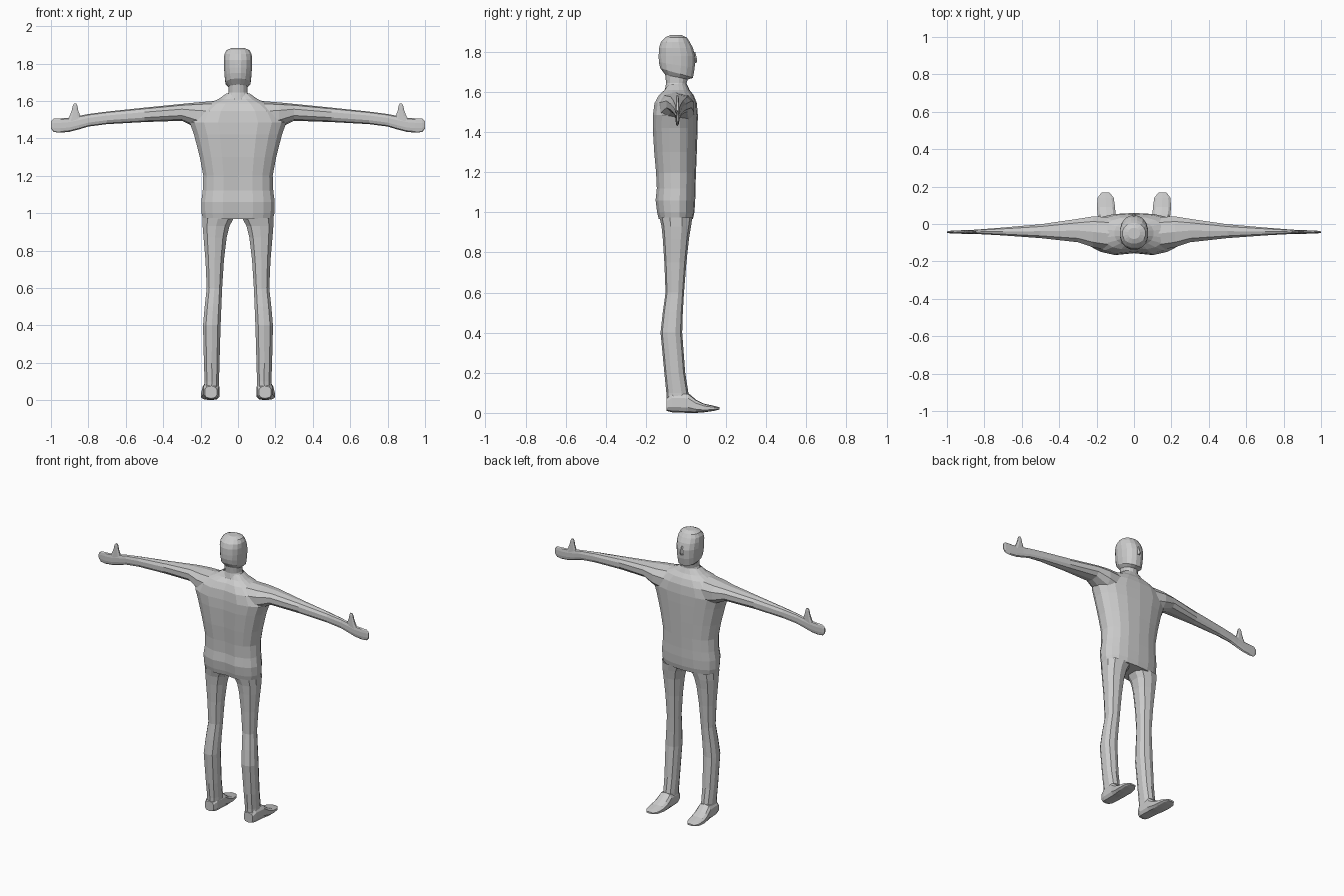
import bpy, bmesh, math

grey = bpy.data.materials.new("light grey")
grey.diffuse_color = (0.6, 0.6, 0.6, 1)


def loft(name, axis, rows, n=12, power=2.4, tilt=None, mirror=False, caps=(True, True)):
    """Skin rounded-box rings. Each row: position on axis, then low/high on the other two axes."""
    others = [i for i in range(3) if i != axis]
    bm = bmesh.new()
    rings = []
    for k, (t, a0, a1, b0, b1) in enumerate(rows):
        ring = []
        for i in range(n):
            u = 2 * math.pi * (i + 0.5) / n
            c, s = math.cos(u), math.sin(u)
            e = 2 / power
            p = [0, 0, 0]
            p[others[0]] = (a0 + a1) / 2 + (a1 - a0) / 2 * math.copysign(abs(c) ** e, c)
            p[others[1]] = (b0 + b1) / 2 + (b1 - b0) / 2 * math.copysign(abs(s) ** e, s)
            p[axis] = t + (tilt[k] * s if tilt else 0)
            ring.append(bm.verts.new(p))
        rings.append(ring)
    for r0, r1 in zip(rings, rings[1:]):
        for i in range(n):
            j = (i + 1) % n
            bm.faces.new((r0[i], r0[j], r1[j], r1[i]))
    if caps[0]:
        bm.faces.new(rings[0])
    if caps[1]:
        bm.faces.new(rings[-1])
    bmesh.ops.recalc_face_normals(bm, faces=bm.faces)
    # open tubes: make sure the normals point away from the tube's middle
    me = bpy.data.meshes.new(name)
    bm.to_mesh(me)
    bm.free()
    me.materials.append(grey)
    ob = bpy.data.objects.new(name, me)
    bpy.context.collection.objects.link(ob)
    if mirror:
        ob.modifiers.new("mirror", "MIRROR").use_mirror_merge = False
    return ob


def stack(rows):
    """Rows symmetric in x: (z, half width, back y, front y)."""
    return [(z, -w, w, y0, y1) for z, w, y0, y1 in rows]


# torso from hem to base of the neck
torso = loft("torso", 2, stack([
    (0.968, 0.190, -0.142, 0.035), (1.00, 0.197, -0.150, 0.042),
    (1.06, 0.199, -0.158, 0.046), (1.12, 0.191, -0.152, 0.047),
    (1.20, 0.188, -0.156, 0.050), (1.30, 0.207, -0.165, 0.054),
    (1.42, 0.238, -0.172, 0.058), (1.485, 0.262, -0.171, 0.059),
    (1.545, 0.225, -0.163, 0.054), (1.585, 0.165, -0.142, 0.038),
    (1.61, 0.105, -0.118, 0.018), (1.64, 0.063, -0.104, 0.004)]), n=18, caps=(True, False))

# hollow between the shoulder blades
for v in torso.data.vertices:
    if v.co.y < -0.08:
        v.co.y += 0.016 * math.exp(-(v.co.x / 0.05) ** 2)

# neck and head, with the jaw line sloping down to the chin
loft("head", 2, stack([
    (1.60, 0.075, -0.108, 0.008), (1.645, 0.052, -0.100, 0.004),
    (1.675, 0.052, -0.105, 0.010), (1.695, 0.068, -0.130, 0.036),
    (1.735, 0.073, -0.137, 0.045), (1.78, 0.076, -0.138, 0.047),
    (1.82, 0.077, -0.136, 0.036), (1.85, 0.074, -0.126, 0.020),
    (1.872, 0.062, -0.105, 0.005), (1.884, 0.032, -0.080, -0.020)]), n=16, power=2.2,
    tilt=[0, 0, -0.012, -0.025, -0.015, 0, 0, 0, 0, 0], caps=(False, True))

# nose
loft("nose", 2, stack([
    (1.745, 0.012, 0.02, 0.052), (1.76, 0.012, 0.02, 0.056),
    (1.80, 0.006, 0.02, 0.046)]), n=6)

# arm with flat mitten hand
loft("arm", 0, [
    (0.12, -0.145, 0.040, 1.42, 1.600), (0.22, -0.128, 0.044, 1.455, 1.592),
    (0.30, -0.100, 0.030, 1.494, 1.584), (0.50, -0.077, 0.000, 1.487, 1.564),
    (0.70, -0.062, -0.018, 1.476, 1.543), (0.80, -0.056, -0.026, 1.463, 1.530),
    (0.85, -0.054, -0.030, 1.448, 1.520), (0.90, -0.053, -0.032, 1.435, 1.510),
    (0.95, -0.052, -0.034, 1.430, 1.507), (0.985, -0.050, -0.036, 1.434, 1.505),
    (1.00, -0.047, -0.039, 1.452, 1.490)], n=10, mirror=True, caps=(False, True))

# upright thumb
loft("thumb", 2, [
    (1.485, 0.825, 0.925, -0.053, -0.032), (1.520, 0.842, 0.902, -0.052, -0.033),
    (1.550, 0.853, 0.890, -0.051, -0.034), (1.575, 0.858, 0.884, -0.050, -0.036),
    (1.586, 0.864, 0.877, -0.047, -0.039)], n=8, mirror=True, caps=(False, True))

# leg
loft("leg", 2, [
    (0.05, 0.100, 0.182, -0.096, 0.012), (0.10, 0.100, 0.180, -0.098, 0.012),
    (0.20, 0.097, 0.184, -0.108, -0.004), (0.40, 0.091, 0.189, -0.127, -0.019),
    (0.50, 0.087, 0.180, -0.116, -0.016), (0.60, 0.083, 0.169, -0.102, -0.010),
    (0.75, 0.073, 0.176, -0.108, 0.002), (0.87, 0.058, 0.187, -0.116, 0.015),
    (0.93, 0.043, 0.192, -0.122, 0.025), (0.975, 0.018, 0.194, -0.132, 0.032)],
    n=10, mirror=True, caps=(False, False))

# foot pointing the way the face looks
loft("foot", 1, [
    (-0.097, 0.112, 0.178, 0.010, 0.075), (-0.07, 0.100, 0.186, 0.003, 0.100),
    (0.01, 0.098, 0.190, 0.000, 0.100), (0.05, 0.098, 0.196, 0.000, 0.066),
    (0.09, 0.099, 0.200, 0.003, 0.046), (0.14, 0.107, 0.196, 0.010, 0.035),
    (0.168, 0.130, 0.175, 0.017, 0.028)], n=10, power=3, mirror=True)
